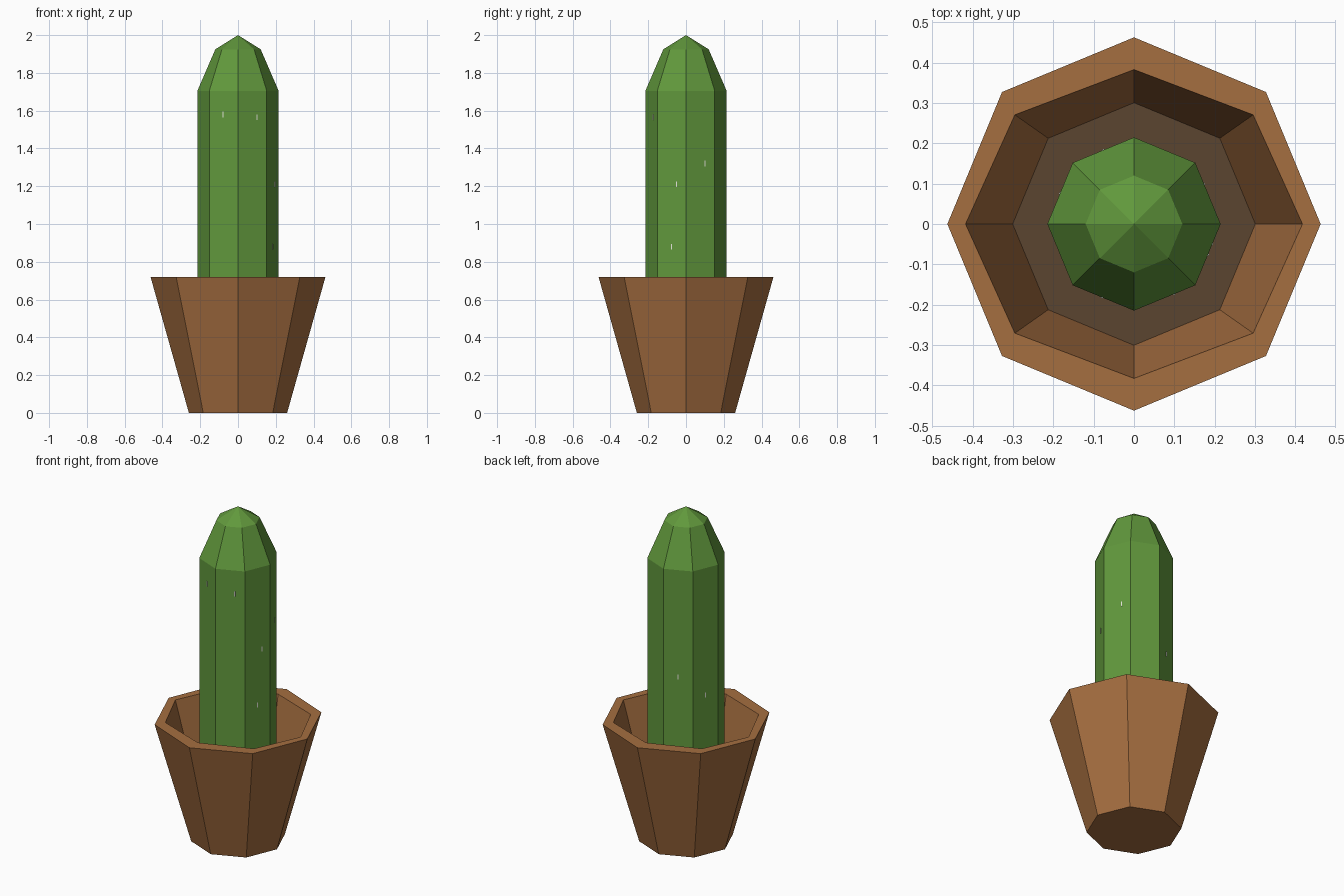
import bpy, bmesh, math
from mathutils import Matrix

if "Cube" in bpy.data.objects:
    bpy.data.objects.remove(bpy.data.objects["Cube"])

SIDES = 8
SOIL_Z = 0.32


def material(name, rgb):
    lin = [((c / 255 + 0.055) / 1.055) ** 2.4 for c in rgb]
    m = bpy.data.materials.new(name)
    m.diffuse_color = (*lin, 1)
    m.use_nodes = True
    m.node_tree.nodes["Principled BSDF"].inputs["Base Color"].default_value = m.diffuse_color
    return m


def finish(name, bm, mat):
    bmesh.ops.recalc_face_normals(bm, faces=bm.faces)
    me = bpy.data.meshes.new(name)
    bm.to_mesh(me)
    bm.free()
    me.materials.append(mat)
    ob = bpy.data.objects.new(name, me)
    bpy.context.collection.objects.link(ob)
    return ob


def ring(bm, rx, ry, z):
    return [bm.verts.new((rx * math.cos(a), ry * math.sin(a), z))
            for a in (2 * math.pi * i / SIDES for i in range(SIDES))]


def bridge(bm, a, b):
    for i in range(SIDES):
        j = (i + 1) % SIDES
        bm.faces.new((a[i], a[j], b[j], b[i]))


def stack(name, profile, mat):
    """Closed octagonal solid through rings of (rx, ry, z)."""
    bm = bmesh.new()
    rings = [ring(bm, *p) for p in profile]
    for a, b in zip(rings, rings[1:]):
        bridge(bm, a, b)
    bm.faces.new(rings[0])
    bm.faces.new(rings[-1])
    bmesh.ops.remove_doubles(bm, verts=bm.verts, dist=1e-4)
    return finish(name, bm, mat)


terracotta = material("terracotta", (165, 110, 64))
earth = material("dark earth", (91, 69, 48))
green = material("cactus green", (97, 152, 60))
white = material("spine white", (235, 235, 225))

# Pot: outer wall, flat rim, sloping inner wall
stack("pot", [(0.26, 0.26, 0), (0.463, 0.463, 0.72), (0.418, 0.383, 0.72),
              (0.30, 0.30, SOIL_Z - 0.004)], terracotta)

# Soil disc
bm = bmesh.new()
bm.faces.new(ring(bm, 0.301, 0.301, SOIL_Z))
finish("soil", bm, earth)

# Cactus body with a two-step pointed crown
bm = bmesh.new()
rings = [ring(bm, r, r, z) for r, z in
         ((0.215, SOIL_Z - 0.01), (0.215, 1.705), (0.12, 1.925))]
for a, b in zip(rings, rings[1:]):
    bridge(bm, a, b)
bm.faces.new(rings[0])
tip = bm.verts.new((0, 0, 2.0))
for i in range(SIDES):
    bm.faces.new((rings[-1][i], rings[-1][(i + 1) % SIDES], tip))
finish("cactus", bm, green)

# Tiny spine slivers: (facet angle, sideways offset, height)
spines = [(-67.5, 0.026, 1.565), (-112.5, -0.004, 1.58), (-22.5, 0.028, 1.21),
          (22.5, 0.026, 1.32), (-22.5, 0.0, 0.88), (112.5, 0.0, 1.06),
          (157.5, 0.0, 0.94)]
bm = bmesh.new()
apothem = 0.215 * math.cos(math.pi / SIDES)
for angle, side, z in spines:
    m = (Matrix.Rotation(math.radians(angle), 4, 'Z')
         @ Matrix.Translation((apothem, side, z))
         @ Matrix.Diagonal((0.004, 0.006, 0.03, 1)))
    bmesh.ops.create_cube(bm, size=1, matrix=m)
finish("spines", bm, white)
